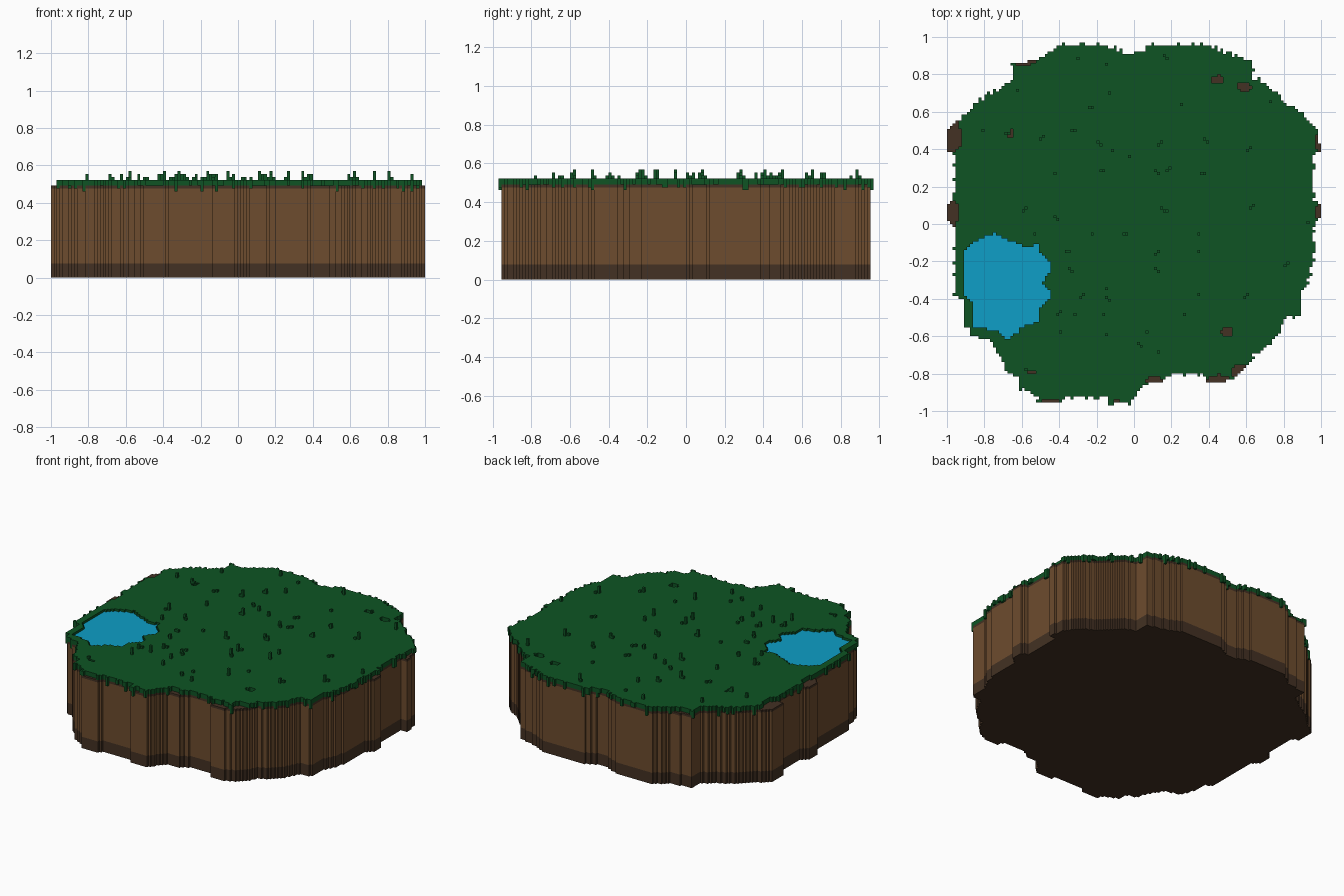
import bpy, bmesh, math, random

random.seed(7)
if "Cube" in bpy.data.objects:
    bpy.data.objects.remove(bpy.data.objects["Cube"])

N = 130            # blocks across the island
V = 2.0 / N        # block size


def material(name, rgb):
    lin = [(c / 255 / 12.92) if c < 10 else ((c / 255 + 0.055) / 1.055) ** 2.4 for c in rgb]
    m = bpy.data.materials.new(name)
    m.use_nodes = True
    m.diffuse_color = (*lin, 1)
    m.node_tree.nodes["Principled BSDF"].inputs["Base Color"].default_value = (*lin, 1)
    return m


GRASS = material("grass green", (14, 84, 36))
DIRT = material("dirt brown", (109, 76, 46))
DARK = material("dark soil", (67, 49, 35))
WATER = material("water blue", (14, 159, 199))


def centre(i):
    return (i + 0.5) * V - 1


def cell_at(x, y):
    return math.floor((x + 1) / V), math.floor((y + 1) / V)


def inside(x, y, poly):
    hit = False
    for (x1, y1), (x2, y2) in zip(poly, poly[1:] + poly[:1]):
        if (y1 > y) != (y2 > y) and x < (x2 - x1) * (y - y1) / (y2 - y1) + x1:
            hit = not hit
    return hit


def raster(poly):
    return {(i, j) for i in range(N) for j in range(N) if inside(centre(i), centre(j), poly)}


SIDES = {(1, 0): ((1, 0), (1, 1)), (-1, 0): ((0, 1), (0, 0)),
         (0, 1): ((1, 1), (0, 1)), (0, -1): ((0, 0), (1, 0))}


def add_slab(bm, cells, z0, z1):
    """Blocky slab: one strip per row for the caps, one wall per exposed block side."""
    def quad(*pts):
        bm.faces.new([bm.verts.new((i * V - 1, j * V - 1, k * V)) for i, j, k in pts])
    for i, j in cells:
        if (i - 1, j) not in cells:
            e = i
            while (e, j) in cells:
                e += 1
            quad((i, j, z1), (e, j, z1), (e, j + 1, z1), (i, j + 1, z1))
            quad((i, j + 1, z0), (e, j + 1, z0), (e, j, z0), (i, j, z0))
        for (di, dj), ((ax, ay), (bx, by)) in SIDES.items():
            if (i + di, j + dj) not in cells:
                a, b = (i + ax, j + ay), (i + bx, j + by)
                quad((*a, z0), (*b, z0), (*b, z1), (*a, z1))


def build(name, mat, slabs):
    bm = bmesh.new()
    for cells, z0, z1 in slabs:
        add_slab(bm, cells, z0, z1)
    bmesh.ops.remove_doubles(bm, verts=bm.verts, dist=1e-5)
    me = bpy.data.meshes.new(name)
    bm.to_mesh(me)
    bm.free()
    me.materials.append(mat)
    ob = bpy.data.objects.new(name, me)
    bpy.context.collection.objects.link(ob)


# Island outline, clockwise from the back
outline = [
    (0, .90), (.08, .94), (.12, .96), (.40, .96), (.46, .92), (.63, .87), (.63, .78),
    (.72, .74), (.80, .66), (.83, .62), (.91, .58), (.95, .53), (.98, .49), (1, .39),
    (.95, .38), (.95, .23), (.96, .13), (1, .10), (1, .03), (.96, 0), (.96, -.18),
    (.93, -.29), (.90, -.35), (.89, -.48), (.81, -.50), (.77, -.59), (.72, -.65),
    (.63, -.70), (.60, -.77), (.53, -.82), (.47, -.85), (.39, -.84), (.37, -.80),
    (.21, -.80), (.15, -.84), (.08, -.84), (.03, -.89), (-.02, -.96), (-.13, -.96),
    (-.15, -.92), (-.37, -.92), (-.39, -.96), (-.49, -.96), (-.53, -.91), (-.61, -.87),
    (-.62, -.81), (-.68, -.79), (-.73, -.68), (-.77, -.62), (-.87, -.59), (-.90, -.50),
    (-.90, -.40), (-.95, -.39), (-.95, -.03), (-1, .02), (-1, .11), (-.95, .14),
    (-.95, .37), (-1, .39), (-1, .50), (-.93, .56), (-.85, .64), (-.72, .72),
    (-.64, .78), (-.64, .86), (-.50, .88), (-.41, .95), (-.15, .95), (-.07, .92)]
pond_outline = [
    (-.75, -.05), (-.66, -.09), (-.57, -.13), (-.51, -.10), (-.50, -.16), (-.45, -.21),
    (-.45, -.25), (-.49, -.31), (-.45, -.36), (-.45, -.40), (-.50, -.44), (-.51, -.52),
    (-.60, -.55), (-.62, -.58), (-.68, -.62), (-.73, -.57), (-.86, -.55), (-.86, -.43),
    (-.90, -.38), (-.90, -.14), (-.85, -.09)]
island = raster(outline)
pond = raster(pond_outline)

# Bare soil: (x, y, half width, half depth)
bare_spots = [
    (.45, .77, .03, .025), (.59, .73, .035, .03), (-.66, .48, .018, .022),
    (.50, -.58, .03, .025), (-.54, -.79, .025, .012), (-.59, .87, .07, .02),
    (-.98, .47, .055, .10), (-.98, .06, .045, .08), (1, .44, .03, .06), (1, .07, .03, .05),
    (-.45, -.96, .06, .025), (-.08, -.97, .06, .025), (.11, -.84, .045, .025),
    (.46, -.85, .08, .04), (.57, -.79, .05, .04)]
bare = set()
for c in island:
    x, y = centre(c[0]), centre(c[1])
    for bx, by, rx, ry in bare_spots:
        if ((x - bx) / rx) ** 2 + ((y - by) / ry) ** 2 < random.uniform(.85, 1.15):
            bare.add(c)
lawn = island - pond - bare

# Soil layers
build("base_layer", DARK, [(island, 0, 5)])
build("dirt_body", DIRT, [(island, 5, 31)])
build("topsoil_layer", DARK, [(island, 31, 32)])

# Lawn and pond
build("grass_layer", GRASS, [(lawn, 32, 34)])
build("pond_water", WATER, [(pond, 32, 33)])

# Grass blocks hanging over the rim
drips = []
for i, j in sorted(lawn):
    for di, dj in SIDES:
        n = (i + di, j + dj)
        if n not in island and 0 <= n[0] < N and random.random() < .2:
            drips.append(({n}, 34 - random.choice((2, 2, 3, 3, 4)), 34))
build("grass_overhang", GRASS, drips)

# Grass tufts: a tall block, often with a shorter one beside it
tuft_spots = [
    (-.30, .89), (-.14, .86), (.18, .89), (-.63, .71), (-.13, .70), (-.22, .63),
    (.25, .64), (.73, .65), (-.81, .50), (-.68, .48), (-.48, .47), (-.32, .50),
    (-.18, .42), (-.11, .39), (-.02, .36), (.13, .42), (.39, .44), (.63, .41),
    (-.43, .27), (-.16, .28), (.12, .28), (.17, .28), (.38, .27), (-.57, .08),
    (-.43, .04), (.17, .07), (.14, .09), (.63, .08), (.93, 0), (-.53, -.05),
    (-.22, -.05), (-.06, -.05), (.34, -.05), (-.35, -.15), (.11, -.16), (.35, -.15),
    (.81, -.23), (.11, -.24), (-.33, -.26), (-.14, -.34), (.34, -.38), (.59, -.39),
    (-.29, -.39), (-.14, -.39), (-.40, -.48), (-.31, -.48), (-.16, -.48), (.27, -.48),
    (-.39, -.58), (-.15, -.59), (.07, -.58), (.04, -.66), (.13, -.69), (-.57, -.78)]
tufts = []
for x, y in tuft_spots:
    i, j = cell_at(x, y)
    tufts.append(({(i, j)}, 34, random.choice((35, 36, 36, 37))))
    if random.random() < .55:
        tufts.append(({(i + random.choice((-1, 1)), j + random.choice((-1, 0, 1)))}, 34, 35))
build("grass_tufts", GRASS, tufts)
